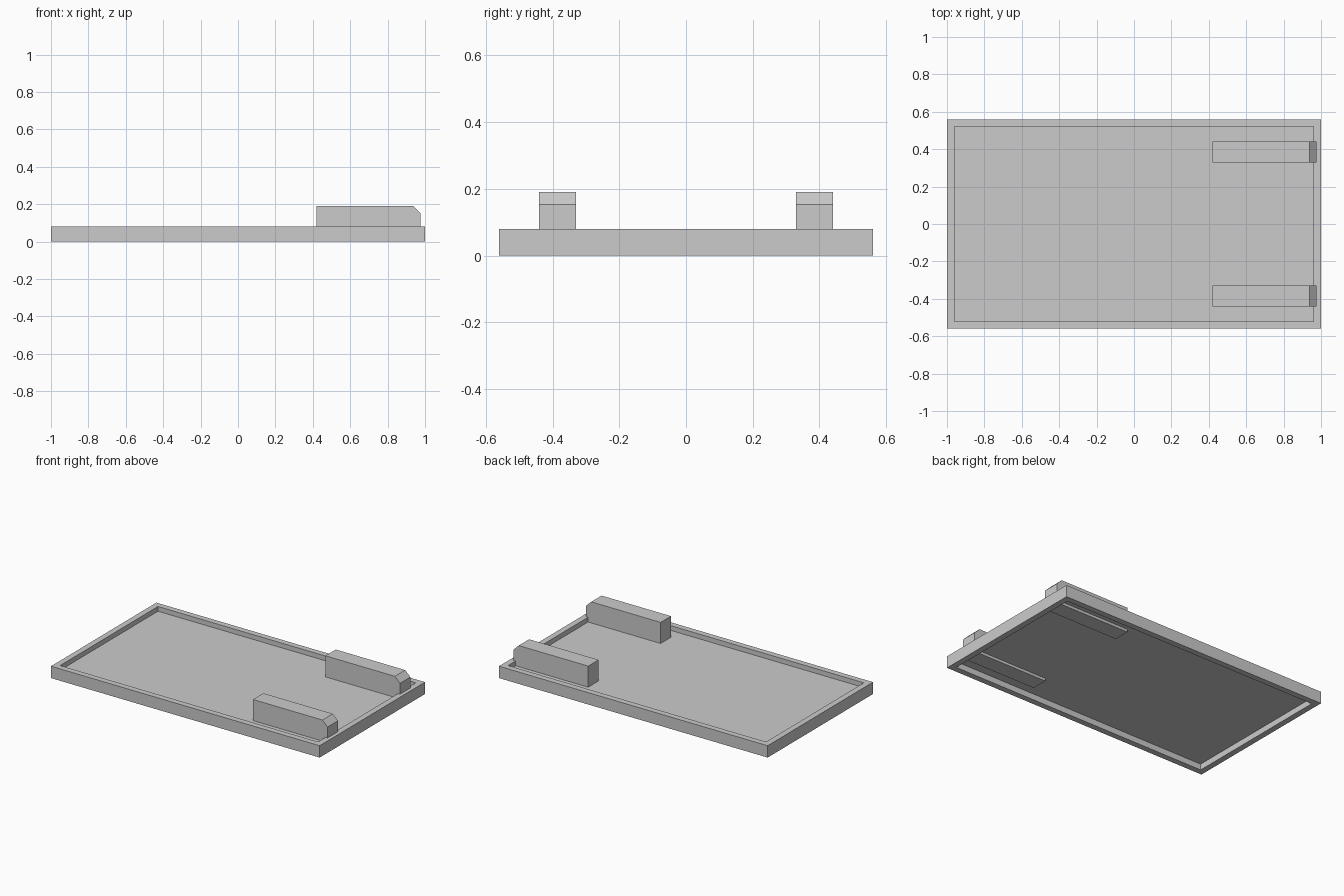
import bpy
import bmesh

cube = bpy.data.objects.get("Cube")
if cube:
    bpy.data.objects.remove(cube, do_unlink=True)

GREY = (0.6, 0.6, 0.6, 1.0)
grey = bpy.data.materials.new("plain grey")
grey.use_nodes = True
grey.diffuse_color = GREY
grey.node_tree.nodes["Principled BSDF"].inputs["Base Color"].default_value = GREY

LENGTH, WIDTH, HEIGHT = 2.0, 1.12, 0.08
WALL = 0.04
FLOOR_BOTTOM, FLOOR_TOP = 0.04, 0.048


def finish(name, bm):
    bmesh.ops.recalc_face_normals(bm, faces=bm.faces)
    mesh = bpy.data.meshes.new(name)
    bm.to_mesh(mesh)
    bm.free()
    mesh.materials.append(grey)
    obj = bpy.data.objects.new(name, mesh)
    bpy.context.collection.objects.link(obj)
    return obj


def recess(bm, direction, level):
    """Inset the top or bottom face by the wall width and sink it to a level."""
    face = max(bm.faces, key=lambda f: f.normal.z * direction)
    bmesh.ops.inset_region(bm, faces=[face], thickness=WALL, use_even_offset=True)
    sunk = bmesh.ops.extrude_discrete_faces(bm, faces=[face])["faces"][0]
    for v in sunk.verts:
        v.co.z = level


# Tray: a slab recessed from above and below, leaving a raised rim
bm = bmesh.new()
bmesh.ops.create_cube(bm, size=1)
for v in bm.verts:
    v.co = (v.co.x * LENGTH, v.co.y * WIDTH, (v.co.z + 0.5) * HEIGHT)
bm.normal_update()
recess(bm, 1, FLOOR_TOP)
bm.normal_update()
recess(bm, -1, FLOOR_BOTTOM)
finish("tray", bm)


# Rails: side profile with a chamfered outer end, extruded across y
PROFILE = [(0.42, 0.022), (0.975, 0.022), (0.975, 0.153), (0.937, 0.19), (0.42, 0.19)]


def rail(name, y_start, width):
    bm = bmesh.new()
    face = bm.faces.new([bm.verts.new((x, y_start, z)) for x, z in PROFILE])
    side = bmesh.ops.extrude_face_region(bm, geom=[face])["geom"]
    verts = [g for g in side if isinstance(g, bmesh.types.BMVert)]
    bmesh.ops.translate(bm, verts=verts, vec=(0, width, 0))
    finish(name, bm)


rail("front_rail", -0.44, 0.11)
rail("back_rail", 0.33, 0.11)
